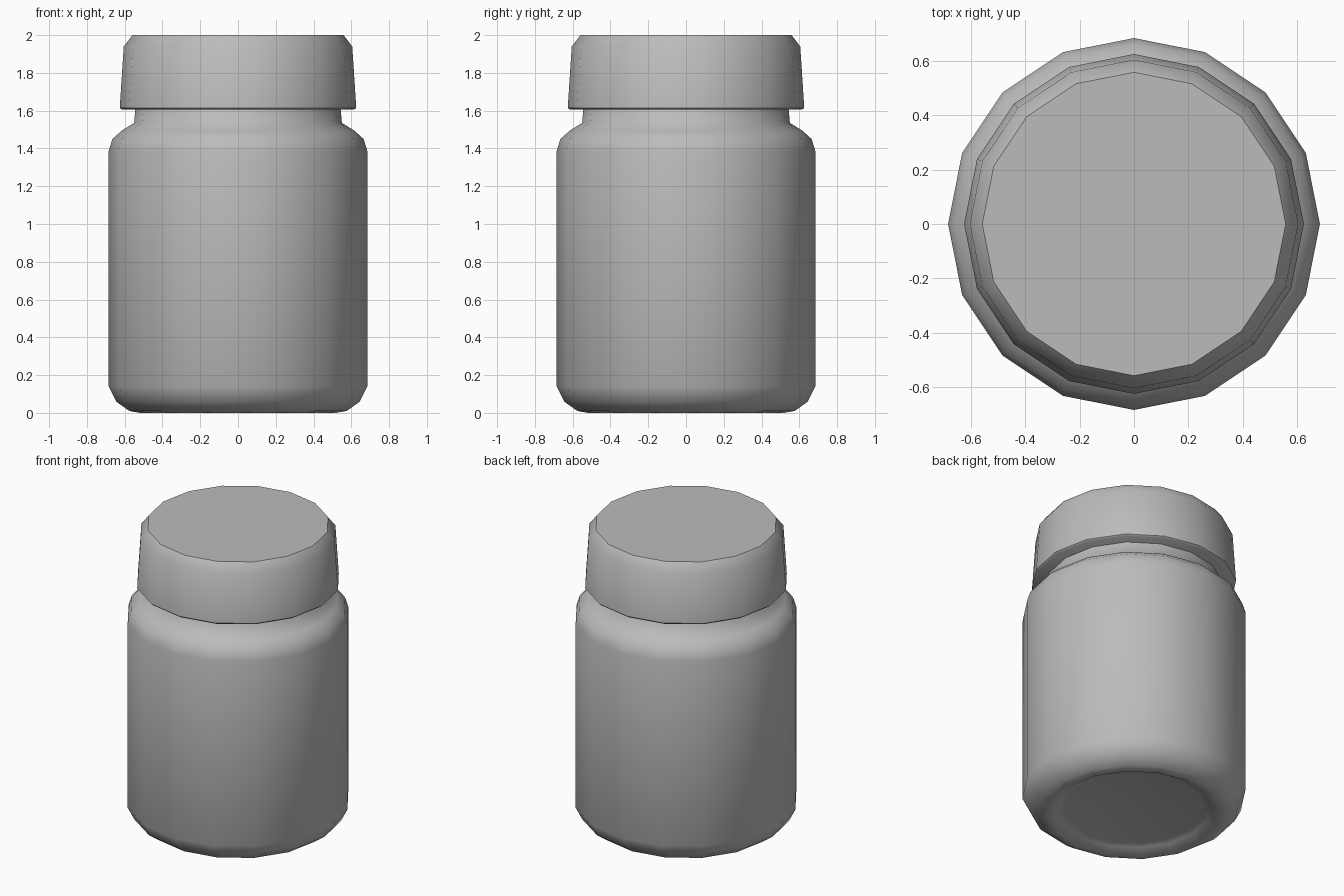
import bpy, bmesh, math

cube = bpy.data.objects.get("Cube")
if cube:
    bpy.data.objects.remove(cube, do_unlink=True)

SIDES = 16


def make_material(name, value):
    mat = bpy.data.materials.new(name)
    mat.use_nodes = True
    colour = (value, value, value, 1)
    mat.diffuse_color = colour
    mat.node_tree.nodes["Principled BSDF"].inputs["Base Color"].default_value = colour
    return mat


def lathe(name, profile, mat, angle):
    """Turn a bottom-to-top (radius, height) profile round z and cap both ends."""
    bm = bmesh.new()
    rings = []
    for r, z in profile:
        rings.append([bm.verts.new((r * math.cos(math.tau * i / SIDES),
                                    r * math.sin(math.tau * i / SIDES), z))
                      for i in range(SIDES)])
    for low, high in zip(rings, rings[1:]):
        for i in range(SIDES):
            j = (i + 1) % SIDES
            bm.faces.new((low[i], low[j], high[j], high[i]))
    bm.faces.new(rings[0][::-1])
    bm.faces.new(rings[-1])
    bmesh.ops.recalc_face_normals(bm, faces=bm.faces)
    mesh = bpy.data.meshes.new(name)
    bm.to_mesh(mesh)
    bm.free()
    mesh.materials.append(mat)
    obj = bpy.data.objects.new(name, mesh)
    bpy.context.collection.objects.link(obj)
    bpy.ops.object.select_all(action='DESELECT')
    obj.select_set(True)
    bpy.context.view_layer.objects.active = obj
    bpy.ops.object.shade_smooth_by_angle(angle=math.radians(angle))
    return obj


grey = make_material("plain grey", 0.5)

# Jar body: recessed base, rounded foot, straight wall, shoulder and neck
lathe("jar_body", [(0.43, 0.04), (0.47, 0.03), (0.52, 0.0), (0.575, 0.01),
                   (0.645, 0.06), (0.685, 0.14), (0.685, 1.385),
                   (0.665, 1.45), (0.615, 1.495), (0.55, 1.535),
                   (0.54, 1.65)], grey, 65)

# Screw lid: tapered wall with a bevelled top
lathe("lid", [(0.615, 1.605), (0.626, 1.615), (0.605, 1.94), (0.559, 2.0)],
      grey, 45)
